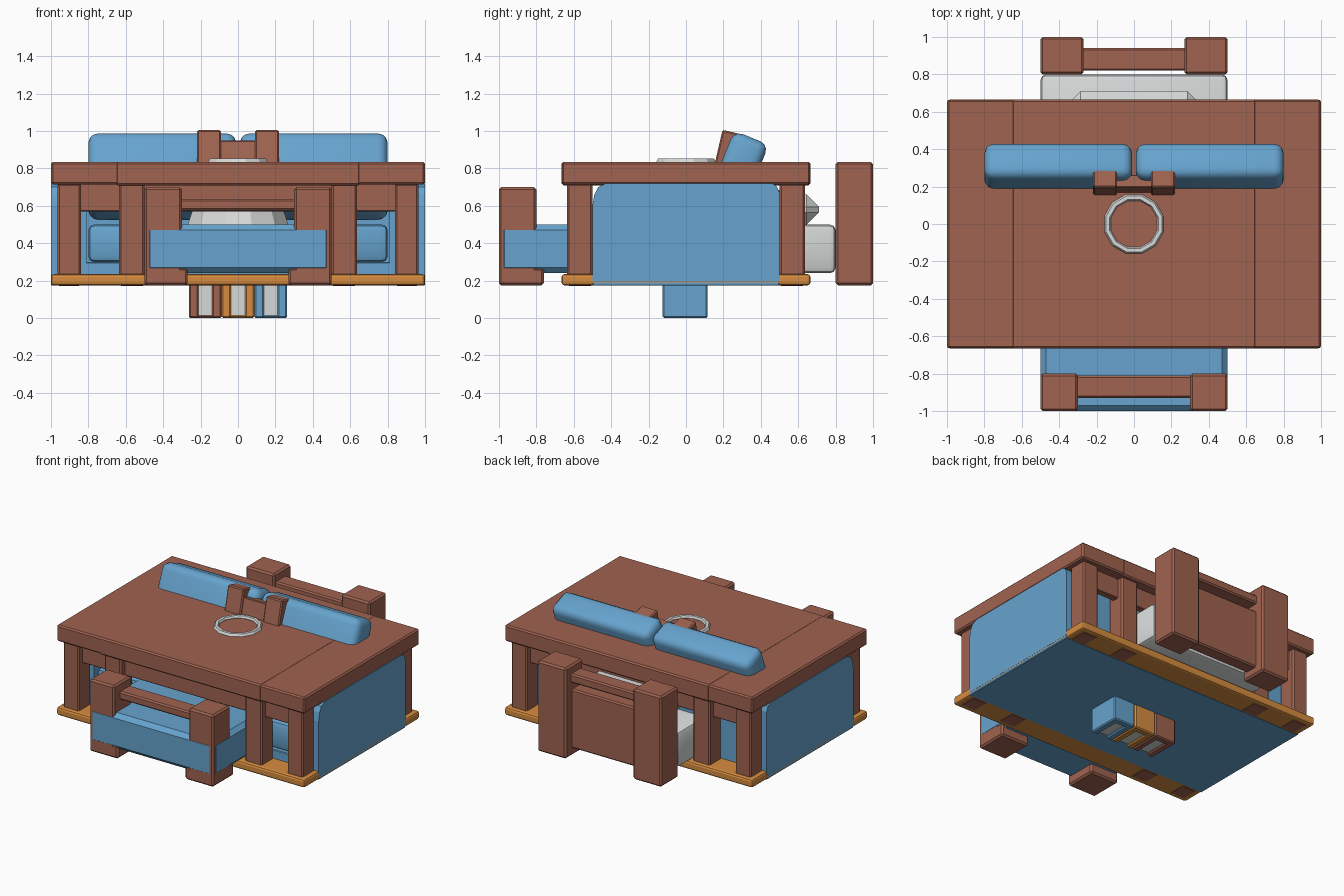
import bpy, bmesh, math
from mathutils import Matrix

if "Cube" in bpy.data.objects:
    bpy.data.objects.remove(bpy.data.objects["Cube"])


def mat(name, rgb):
    m = bpy.data.materials.new(name)
    m.diffuse_color = (*rgb, 1)
    m.use_nodes = True
    m.node_tree.nodes["Principled BSDF"].inputs["Base Color"].default_value = m.diffuse_color
    return m


WOOD = mat("brown wood", (0.35, 0.125, 0.08))
BLUE = mat("blue fabric", (0.135, 0.37, 0.62))
ORANGE = mat("orange", (0.68, 0.265, 0.05))
WHITE = mat("white", (0.68, 0.70, 0.70))


def finish(name, bm, material, smooth=False):
    me = bpy.data.meshes.new(name)
    bmesh.ops.recalc_face_normals(bm, faces=bm.faces)
    bm.to_mesh(me)
    bm.free()
    me.materials.append(material)
    ob = bpy.data.objects.new(name, me)
    bpy.context.collection.objects.link(ob)
    if smooth:
        bpy.ops.object.select_all(action='DESELECT')
        ob.select_set(True)
        bpy.context.view_layer.objects.active = ob
        bpy.ops.object.shade_smooth_by_angle(angle=math.radians(35))
    return ob


def box(name, x, y, z, material, bevel=0.01, seg=1, tilt=0, smooth=False):
    """Bevelled box from x, y, z ranges; tilt leans it back about its centre."""
    bm = bmesh.new()
    bmesh.ops.create_cube(bm, size=1)
    size = [r[1] - r[0] for r in (x, y, z)]
    bmesh.ops.scale(bm, vec=size, verts=bm.verts)
    if bevel:
        bmesh.ops.bevel(bm, geom=bm.edges[:], offset=bevel, segments=seg,
                        profile=0.5, affect='EDGES')
    bm.transform(Matrix.Translation([sum(r) / 2 for r in (x, y, z)])
                 @ Matrix.Rotation(math.radians(-tilt), 4, 'X'))
    return finish(name, bm, material, smooth)


def pair(name, x, *args, **kw):
    """The same box on the right and mirrored on the left."""
    box(name + "_right", x, *args, **kw)
    box(name + "_left", (-x[1], -x[0]), *args, **kw)


# Rug
box("rug", (-1, 1), (-.665, .665), (.175, .235), ORANGE, .015, 2)

# Long table and square table sharing one top height
box("long_table_top", (-1, 1), (-.664, .664), (.715, .834), WOOD)
box("square_table_top", (-.655, .655), (-.665, .665), (.71, .835), WOOD)
for side, ys in (("front", (-.635, -.5)), ("back", (.5, .635))):
    pair("long_table_leg_" + side, (.84, .965), ys, (.172, .72), WOOD)
    pair("square_table_leg_" + side, (.5, .635), ys, (.172, .72), WOOD)
box("table_apron_front", (-.86, .86), (-.59, -.54), (.57, .72), WOOD, .005)
box("table_apron_back", (-.86, .86), (.54, .59), (.57, .72), WOOD, .005)

# Sofa
box("sofa_base", (-1, 1), (-.5, .5), (.173, .3), BLUE, .005)
box("sofa_back_frame", (-.9, .9), (.3, .5), (.25, .7), BLUE, .02)


def sofa_arm(name, x0, x1):
    profile = [(-.5, .195), (.495, .195), (.5, .22), (.5, .67), (.485, .705),
               (.46, .72), (-.43, .72), (-.47, .70), (-.49, .66), (-.5, .6)]
    bm = bmesh.new()
    f = bm.faces.new([bm.verts.new((x0, y, z)) for y, z in profile])
    r = bmesh.ops.extrude_face_region(bm, geom=[f])
    bmesh.ops.translate(bm, vec=(x1 - x0, 0, 0),
                        verts=[v for v in r["geom"] if isinstance(v, bmesh.types.BMVert)])
    finish(name, bm, BLUE)


sofa_arm("sofa_arm_right", .81, 1.001)
sofa_arm("sofa_arm_left", -1.001, -.81)
pair("sofa_seat_cushion", (.01, .8), (-.49, .22), (.3, .5), BLUE, .03, 2, smooth=True)
pair("sofa_back_cushion", (.01, .8), (.166, .366), (.531, .981), BLUE, .05, 3,
     tilt=22, smooth=True)

# Bed
box("mattress", (-.5, .5), (-.2, .8), (.24, .5), WHITE, .03, 2, smooth=True)
box("blanket", (-.501, .501), (-1.001, .35), (.24, .5), BLUE, .03)
box("pillow", (-.35, .35), (.36, .71), (.5, .66), WHITE, .065)
pair("bed_foot_post", (.3, .5), (-1, -.8), (.175, .7), WOOD, .012)
pair("bed_foot_block", (.27, .5), (-1, -.76), (.175, .27), WOOD, .012)
box("footboard_rail", (-.32, .32), (-.93, -.81), (.575, .635), WOOD)
pair("bed_head_post", (.27, .5), (.8, 1), (.175, .835), WOOD, .012)
box("headboard_rail", (-.3, .3), (.82, .94), (.71, .775), WOOD)
box("headboard_panel", (-.3, .3), (.83, .93), (.23, .66), WOOD)

# Chair rising through the table
pair("chair_back_post", (.09, .22), (.14, .25), (.52, 1.0), WOOD, .008, tilt=13)
box("chair_back_rail", (-.1, .1), (.17, .24), (.72, .945), WOOD, .005, tilt=13)
box("chair_seat", (-.22, .22), (-.18, .2), (.42, .49), WOOD)
for side, ys in (("front", (-.18, -.08)), ("back", (.1, .2))):
    pair("chair_leg_" + side, (.12, .22), ys, (.18, .43), WOOD)

# Lamp shade: hollow twelve-sided cone whose rim shows above the table
bm = bmesh.new()
rings = []
for r, z in ((.285, .48), (.163, .838), (.155, .852), (.135, .852), (.128, .838), (.255, .48)):
    rings.append([bm.verts.new((r * math.cos((i + .5) * math.pi / 6),
                                r * math.sin((i + .5) * math.pi / 6), z)) for i in range(12)])
for k in range(6):
    a, b = rings[k], rings[(k + 1) % 6]
    for i in range(12):
        j = (i + 1) % 12
        bm.faces.new((a[i], a[j], b[j], b[i]))
finish("lamp_shade", bm, WHITE)

# Three upright books below the rug, spines to the back
for name, x, m in (("brown", -.175, WOOD), ("orange", 0, ORANGE), ("blue", .175, BLUE)):
    for side, s in (("left", -1), ("right", 1)):
        c = x + s * .062
        box(f"{name}_book_cover_{side}", (c - .025, c + .025), (-.125, .115), (0, .4), m, .008)
    box(f"{name}_book_spine", (x - .085, x + .085), (.065, .116), (0, .4), m, .008)
    box(f"{name}_book_pages", (x - .04, x + .04), (-.11, .08), (.015, .385), WHITE, 0)
